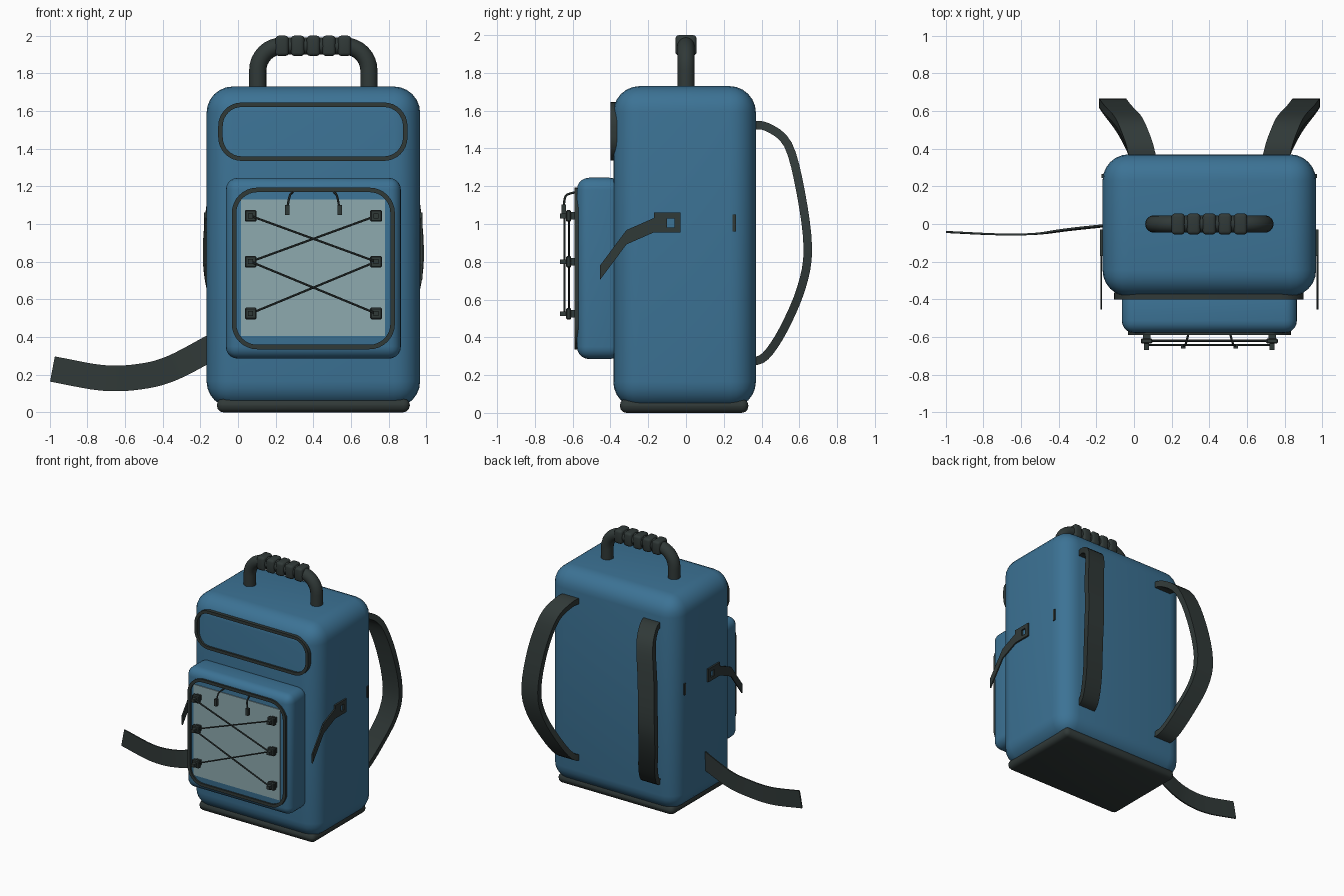
import bpy, bmesh, math
from mathutils import Vector

default = bpy.data.objects.get("Cube")
if default:
    bpy.data.objects.remove(default)

CX = 0.4  # centre line of the pack itself


def material(name, rgb):
    m = bpy.data.materials.new(name)
    m.use_nodes = True
    m.diffuse_color = (*rgb, 1)
    m.node_tree.nodes["Principled BSDF"].inputs["Base Color"].default_value = (*rgb, 1)
    return m


blue = material("blue fabric", (0.045, 0.17, 0.3))
dark = material("dark trim", (0.03, 0.041, 0.039))
grey = material("grey mesh", (0.27, 0.4, 0.43))


def finish(bm, name, mat, smooth=True):
    bmesh.ops.recalc_face_normals(bm, faces=bm.faces)
    me = bpy.data.meshes.new(name)
    bm.to_mesh(me)
    bm.free()
    me.materials.append(mat)
    ob = bpy.data.objects.new(name, me)
    bpy.context.collection.objects.link(ob)
    if smooth:
        bpy.ops.object.select_all(action='DESELECT')
        ob.select_set(True)
        bpy.context.view_layer.objects.active = ob
        bpy.ops.object.shade_smooth_by_angle(angle=math.radians(35))
    return ob


def box(name, mat, lo, hi, bevel=0.0, segments=3):
    bm = bmesh.new()
    bmesh.ops.create_cube(bm, size=1)
    lo, hi = Vector(lo), Vector(hi)
    for v in bm.verts:
        v.co = (lo + hi) / 2 + v.co * (hi - lo)
    if bevel:
        bmesh.ops.bevel(bm, geom=bm.edges[:], offset=bevel, segments=segments,
                        profile=0.5, affect='EDGES')
    return finish(bm, name, mat, bevel > 0)


def spline(pts, steps=5):
    """Smooth path through a few points."""
    pts = [Vector(p) for p in pts]
    p = [2 * pts[0] - pts[1]] + pts + [2 * pts[-1] - pts[-2]]
    out = []
    for i in range(1, len(p) - 2):
        a, b, c, d = p[i - 1:i + 3]
        for k in range(steps):
            t = k / steps
            out.append(0.5 * (2 * b + (c - a) * t + (2 * a - 5 * b + 4 * c - d) * t ** 2
                              + (3 * b - a - 3 * c + d) * t ** 3))
    return out + [pts[-1]]


def tube(name, mat, pts, radius, sides=8):
    """Round section swept along a path."""
    bm = bmesh.new()
    pts = [Vector(p) for p in pts]
    rings, normal = [], None
    for i, p in enumerate(pts):
        tan = (pts[min(i + 1, len(pts) - 1)] - pts[max(i - 1, 0)]).normalized()
        if normal is None:
            normal = tan.orthogonal()
        normal = (normal - tan * normal.dot(tan)).normalized()
        side = tan.cross(normal)
        rings.append([bm.verts.new(p + radius * (normal * math.cos(a) + side * math.sin(a)))
                      for a in (2 * math.pi * k / sides for k in range(sides))])
    for r, s in zip(rings, rings[1:]):
        for k in range(sides):
            bm.faces.new((r[k], r[(k + 1) % sides], s[(k + 1) % sides], s[k]))
    bm.faces.new(rings[0])
    bm.faces.new(rings[-1])
    return finish(bm, name, mat)


def ribbon(name, mat, path, across, thickness):
    """Flat webbing: across(tangent) gives half the width as a vector."""
    bm = bmesh.new()
    rows = []
    for i, p in enumerate(path):
        tan = (path[min(i + 1, len(path) - 1)] - path[max(i - 1, 0)]).normalized()
        w = across(tan)
        n = tan.cross(w).normalized() * thickness / 2
        rows.append([bm.verts.new(p + q) for q in (w + n, n - w, -w - n, w - n)])
    for r, s in zip(rows, rows[1:]):
        for k in range(4):
            bm.faces.new((r[k], r[(k + 1) % 4], s[(k + 1) % 4], s[k]))
    bm.faces.new(rows[0])
    bm.faces.new(rows[-1])
    return finish(bm, name, mat)


def rounded_rect(x0, x1, z0, z1, r, n=8):
    out = []
    for q, (cx, cz) in enumerate(((x1 - r, z1 - r), (x0 + r, z1 - r),
                                  (x0 + r, z0 + r), (x1 - r, z0 + r))):
        for k in range(n + 1):
            a = (q + k / n) * math.pi / 2
            out.append((cx + r * math.cos(a), cz + r * math.sin(a)))
    return out


def frame(name, mat, rect, r, width, y0, y1):
    """Rounded rectangular piping facing the front."""
    x0, x1, z0, z1 = rect
    w = width
    outer = rounded_rect(x0, x1, z0, z1, r)
    inner = rounded_rect(x0 + w, x1 - w, z0 + w, z1 - w, r - w)
    bm = bmesh.new()
    loops = [[bm.verts.new((x, y, z)) for x, z in pts]
             for pts, y in ((outer, y0), (inner, y0), (inner, y1), (outer, y1))]
    for i in range(4):
        a, b = loops[i], loops[(i + 1) % 4]
        for k in range(len(a)):
            m = (k + 1) % len(a)
            bm.faces.new((a[k], a[m], b[m], b[k]))
    return finish(bm, name, mat)


# Main bag, base and front pocket
box("bag_body", blue, (-0.167, -0.385, 0.025), (0.967, 0.37, 1.73), 0.14, 6)
box("base_pad", dark, (-0.112, -0.35, 0), (0.912, 0.33, 0.075), 0.035)
box("front_pocket", blue, (-0.065, -0.578, 0.285), (0.865, -0.34, 1.245), 0.065, 5)
frame("upper_piping", dark, (-0.105, 0.9, 1.335, 1.645), 0.125, 0.024, -0.4, -0.365)
frame("pocket_piping", dark, (-0.033, 0.833, 0.335, 1.193), 0.135, 0.024, -0.59, -0.565)
box("mesh_panel", grey, (0.015, -0.584, 0.405), (0.78, -0.576, 1.13))

# Carry handle with grips
arc = [(0.235 - 0.13 * math.cos(a), 0, 1.815 + 0.13 * math.sin(a))
       for a in (math.pi / 2 * k / 8 for k in range(9))]
half = [(0.105, 0, 1.68)] + arc
tube("carry_handle", dark, half + [(2 * CX - x, y, z) for x, y, z in reversed(half)], 0.046, 16)
for i in range(5):
    x = CX + (i - 2) * 0.083
    box(f"handle_grip_{i + 1}", dark, (x - 0.035, -0.056, 1.892), (x + 0.035, 0.056, 2.0), 0.018)

# Lacing buckles and crossed cords
rows = (1.043, 0.8, 0.525)
for z in rows:
    for side in (-1, 1):
        x = CX + side * 0.333
        box("lace_buckle", dark, (x - 0.031, -0.635, z - 0.031), (x + 0.031, -0.608, z + 0.031), 0.006, 1)
        box("buckle_foot", dark, (x - 0.02, -0.61, z - 0.02), (x + 0.02, -0.575, z + 0.02))
        box("buckle_peg", dark, (x - 0.013, -0.668, z - 0.013), (x + 0.013, -0.63, z + 0.013))
for top, low in zip(rows, rows[1:]):
    for side, y in ((-1, -0.643), (1, -0.62)):
        tube("lace_cord", dark, [(CX + side * 0.333, y, top), (CX - side * 0.333, y, low)], 0.006, 6)

# Zip pulls
for side in (-1, 1):
    path = spline([(CX + side * 0.11, -0.58, 1.17), (CX + side * 0.125, -0.635, 1.15),
                   (CX + side * 0.138, -0.648, 1.09)])
    tube("zip_cord", dark, path, 0.006, 6)
    x = CX + side * 0.139
    box("zip_pull", dark, (x - 0.012, -0.66, 1.048), (x + 0.012, -0.636, 1.102))

# Shoulder straps
profile = [(0.05, 0.34, 1.523), (0.025, 0.43, 1.513), (-0.025, 0.54, 1.42), (-0.085, 0.607, 1.17),
           (-0.115, 0.645, 0.87), (-0.095, 0.61, 0.66), (-0.025, 0.515, 0.44),
           (0.025, 0.42, 0.3), (0.05, 0.34, 0.268)]
for side, label in ((-1, "right"), (1, "left")):
    path = spline([(CX + side * (CX - x), y, z) for x, y, z in profile], 4)
    ribbon(label + "_shoulder_strap", dark, path, lambda t: Vector((0.072, 0, 0)), 0.045)

# Loose waist strap on one side
waist = spline([(-0.12, -0.005, 0.355), (-0.35, -0.03, 0.235), (-0.52, -0.052, 0.19),
                (-0.72, -0.055, 0.183), (-0.985, -0.043, 0.23)])
ribbon("waist_strap", dark, waist,
       lambda t: t.cross(Vector((0, 1, 0))).normalized() * 0.068, 0.01)

# Side buckles, hanging tabs and slots
for side, label in ((-1, "right"), (1, "left")):
    def side_box(name, y0, y1, z0, z1, x0=0.565, x1=0.58):
        xs = sorted((CX + side * x0, CX + side * x1))
        box(f"{label}_{name}", dark, (xs[0], y0, z0), (xs[1], y1, z1))

    side_box("buckle_front", -0.17, -0.1, 0.955, 1.06)
    side_box("buckle_back", -0.06, -0.028, 0.955, 1.06)
    side_box("buckle_top", -0.1, -0.06, 1.03, 1.06)
    side_box("buckle_bottom", -0.1, -0.06, 0.955, 0.982)
    side_box("slot", 0.245, 0.265, 0.96, 1.05, 0.56, 0.572)
    tab = [Vector((CX + side * 0.574, y, z))
           for y, z in ((-0.16, 0.998), (-0.315, 0.93), (-0.455, 0.743))]
    ribbon(label + "_side_tab", dark, tab, lambda t: Vector((0, 0, 0.038)), 0.01)
